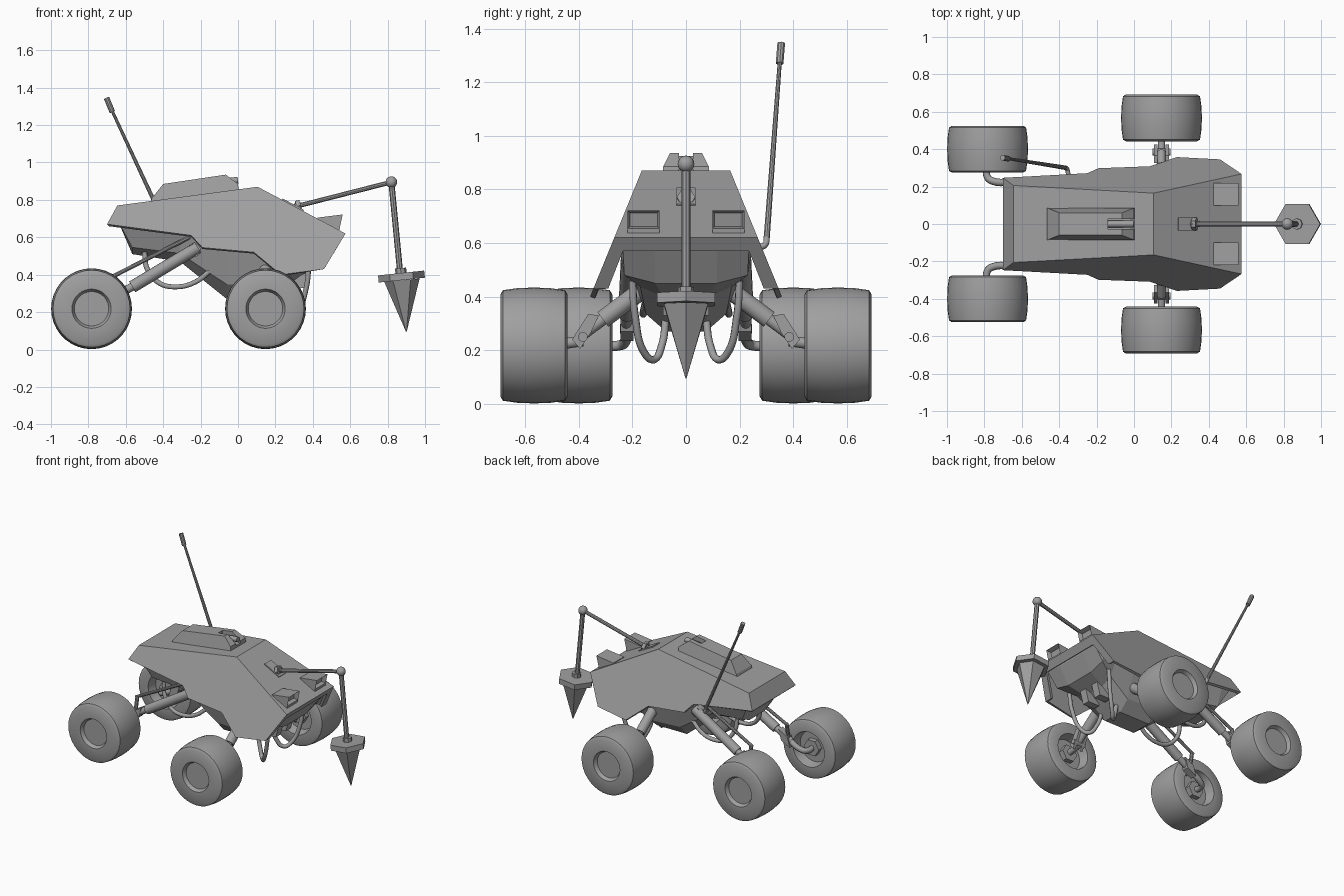
import bpy, bmesh, math
from mathutils import Vector

if "Cube" in bpy.data.objects:
    bpy.data.objects.remove(bpy.data.objects["Cube"])

grey = bpy.data.materials.new("grey")
grey.diffuse_color = (0.35, 0.35, 0.35, 1)
grey.use_nodes = True
grey.node_tree.nodes["Principled BSDF"].inputs["Base Color"].default_value = grey.diffuse_color


def add(name, bm, smooth=False):
    bmesh.ops.recalc_face_normals(bm, faces=bm.faces)
    me = bpy.data.meshes.new(name)
    bm.to_mesh(me)
    bm.free()
    me.materials.append(grey)
    ob = bpy.data.objects.new(name, me)
    bpy.context.collection.objects.link(ob)
    if smooth:
        bpy.ops.object.select_all(action='DESELECT')
        ob.select_set(True)
        bpy.context.view_layer.objects.active = ob
        bpy.ops.object.shade_smooth_by_angle(angle=math.radians(35))
    return ob


def loft(name, rings, smooth=False, closed=False):
    """Skin a list of equal-length closed rings and cap the ends."""
    bm = bmesh.new()
    vs = [[bm.verts.new(p) for p in r] for r in rings]
    n = len(vs[0])
    for a, b in zip(vs, vs[1:]):
        for i in range(n):
            j = (i + 1) % n
            bm.faces.new((a[i], a[j], b[j], b[i]))
    bm.faces.new(vs[0])
    bm.faces.new(vs[-1])
    return add(name, bm, smooth)


def rod(name, a, b, r1, r2=None, sides=16, smooth=True, roll=0):
    """Cylinder or cone from a to b."""
    a, b = Vector(a), Vector(b)
    w = (b - a).normalized()
    u = Vector((1, 0, 0))
    if abs(w.x) > 0.9:
        u = Vector((0, 1, 0))
    u = (u - w * u.dot(w)).normalized()
    v = w.cross(u)
    rings = []
    for c, r in ((a, r1), (b, r1 if r2 is None else r2)):
        rings.append([c + r * (u * math.cos(t) + v * math.sin(t))
                      for t in (roll + 2 * math.pi * i / sides for i in range(sides))])
    return loft(name, rings, smooth)


def tube(name, pts, r, straight=False):
    """Round hose through points."""
    cu = bpy.data.curves.new(name, 'CURVE')
    cu.dimensions = '3D'
    cu.bevel_depth = r
    cu.bevel_resolution = 2
    cu.resolution_u = 8
    cu.use_fill_caps = True
    sp = cu.splines.new('BEZIER')
    sp.bezier_points.add(len(pts) - 1)
    for bp, p in zip(sp.bezier_points, pts):
        bp.co = p
        bp.handle_left_type = bp.handle_right_type = 'VECTOR' if straight else 'AUTO'
    cu.materials.append(grey)
    ob = bpy.data.objects.new(name, cu)
    bpy.context.collection.objects.link(ob)
    bpy.ops.object.select_all(action='DESELECT')
    ob.select_set(True)
    bpy.context.view_layer.objects.active = ob
    bpy.ops.object.convert(target='MESH')


def block(name, xz, y0, y1):
    """Side profile extruded across y."""
    return loft(name, [[(x, y, z) for x, z in xz] for y in (y0, y1)])


# armoured upper shell: planar sloped sides, two-part roof, rear plate, front lip
profile = [(-.645, .77), (.105, .87), (.575, .62), (.46, .43), (.23, .40),
           (.085, .52), (-.19, .545), (-.25, .61), (-.70, .67)]
bm = bmesh.new()
L, R = [[bm.verts.new((x, s * (.165 + .41 * (.87 - z)), z)) for x, z in profile] for s in (-1, 1)]
bm.faces.new(L)
bm.faces.new(R)
for i in (0, 1, 8):
    j = (i + 1) % 9
    bm.faces.new((L[i], L[j], R[j], R[i]))
lip = [[bm.verts.new(p) for p in ((.545, s * .235, .57), (.46, s * .29, .43))] for s in (-1, 1)]
bm.faces.new((L[2], R[2], lip[1][0], lip[0][0]))
for side, l in ((L, lip[0]), (R, lip[1])):
    bm.faces.new((side[2], l[0], l[1], side[3]))
shell = add("upper_shell", bm)
mod = shell.modifiers.new("thickness", 'SOLIDIFY')
mod.thickness = .02
mod.offset = -1

# belly tub: x, top height, bottom height, top half width, bottom half width
stations = [(-.63, .69, .66, .22, .2), (-.565, .69, .51, .22, .17), (-.31, .69, .47, .22, .15),
            (-.06, .66, .27, .22, .15), (.18, .6, .27, .24, .15), (.34, .58, .40, .24, .17),
            (.46, .6, .45, .25, .23), (.53, .6, .57, .235, .235)]
loft("belly", [[(x, -yt, zt), (x, -yb, zb + .2 * (zt - zb)), (x, -yb * .5, zb),
                (x, yb * .5, zb), (x, yb, zb + .2 * (zt - zb)), (x, yt, zt)]
               for x, zt, zb, yt, yb in stations])

# roof hatch with a notch at its front
prof = [(-.47, .78), (-.46, .81), (-.40, .885), (-.065, .935), (0, .885), (.005, .83)]
half = [.085, .085, .06, .06, .085, .085]
hatch = loft("roof_hatch", [[(x, s * h, z) for (x, z), h in zip(prof, half)] for s in (-1, 1)])
cut = block("notch_cutter", [(-.14, .96), (.05, .96), (.05, .87), (-.14, .87)], -.026, .026)
cut.hide_render = True
cut.hide_viewport = True
cut.display_type = 'WIRE'
mod = hatch.modifiers.new("notch", 'BOOLEAN')
mod.object = cut
mod.operation = 'DIFFERENCE'
mod.solver = 'EXACT'
rod("hatch_barrel", (-.14, 0, .89), (0, 0, .905), .018)

# round-cornered plate on the sloping nose
block("nose_plate", [(.235, .80), (.35, .739), (.353, .746), (.238, .808)], -.036, .036)

# tool arm with hanging pointed drill
elbow = (.82, 0, .895)
rod("arm_mount", (.312, 0, .765), (.335, 0, .771), .034, sides=6, smooth=False)
rod("arm_foot", (.30, 0, .74), (.325, 0, .79), .016, sides=8)
rod("arm_boom", (.33, 0, .77), elbow, .013, sides=10)
rod("arm_drop", elbow, (.866, 0, .42), .016, sides=8)
bm = bmesh.new()
bmesh.ops.create_uvsphere(bm, u_segments=16, v_segments=10, radius=.031)
bmesh.ops.translate(bm, verts=bm.verts, vec=elbow)
add("arm_elbow", bm, True)
rod("drill_collar", (.869, 0, .435), (.872, 0, .405), .03, sides=8, smooth=False)
rod("drill_plate", (.872, 0, .409), (.876, 0, .371), .124, sides=6, smooth=False)
rod("drill_point", (.876, 0, .371), (.9, 0, .095), .095, .002, 6, False)

# whip antenna on the left side
tube("antenna_foot", [(-.35, .26, .585), (-.358, .293, .592), (-.372, .302, .63)], .012)
rod("antenna_whip", (-.368, .301, .62), (-.675, .35, 1.28), .012, .008, 10)
rod("antenna_tip", (-.672, .349, 1.27), (-.703, .355, 1.345), .015, sides=10)


def wheel(name, x, yc, s):
    prof = [(.10, 0), (.10, .092), (.125, .105), (.125, .19), (.116, .206), (.06, .214), (0, .216),
            (-.06, .214), (-.116, .206), (-.125, .19), (-.125, .125), (-.06, .11), (-.06, 0)]
    n = 36
    rings = [[(x + max(r, .001) * math.cos(2 * math.pi * i / n), yc + s * dy,
               .218 + max(r, .001) * math.sin(2 * math.pi * i / n)) for i in range(n)] for dy, r in prof]
    loft(name, rings, True)
    inner = yc - s * .06
    rod(name + "_hub", (x, inner, .218), (x, inner - s * .035, .218), .06, sides=6, smooth=False)


for s, side in ((-1, "right_"), (1, "left_")):
    # headlight hoods with recessed lenses
    lamp = block(side + "headlight", [(.425, .69), (.425, .705), (.56, .722), (.545, .655), (.54, .62)],
                 s * .098, s * .218)
    bm = bmesh.new()
    bm.from_mesh(lamp.data)
    bm.normal_update()
    face = max(bm.faces, key=lambda f: f.normal.x if f.calc_center_median().z > .66 else -1)
    bmesh.ops.inset_individual(bm, faces=[face], thickness=.012, depth=0)
    bmesh.ops.translate(bm, verts=face.verts, vec=(-.03, 0, -.002))
    bm.to_mesh(lamp.data)
    bm.free()

    # wheels
    wheel(side + "rear_wheel", -.783, s * .40, s)
    wheel(side + "front_wheel", .147, s * .567, s)

    # rear trailing arm, control rod and bent axle
    rod(side + "rear_arm_sleeve", (-.215, s * .21, .545), (-.565, s * .22, .335), .033)
    rod(side + "rear_arm_pivot", (-.235, s * .15, .53), (-.235, s * .225, .53), .036)
    rod(side + "rear_arm_piston", (-.55, s * .22, .345), (-.68, s * .225, .27), .022)
    rod(side + "rear_control_rod", (-.25, s * .19, .605), (-.67, s * .20, .39), .011, sides=10)
    rod(side + "rear_control_link", (-.66, s * .20, .40), (-.66, s * .225, .28), .013, sides=10)
    block(side + "rear_clamp", [(-.60, .345), (-.67, .305), (-.69, .235), (-.62, .27)], s * .195, s * .245)
    tube(side + "rear_axle", [(-.65, s * .225, .285), (-.75, s * .228, .23), (-.783, s * .25, .218),
                              (-.783, s * .34, .218)], .02)

    # front swing arm, fork clamp and stub axle
    rod(side + "front_arm_sleeve", (.147, s * .15, .435), (.147, s * .31, .315), .034)
    rod(side + "front_arm_piston", (.147, s * .29, .33), (.147, s * .385, .26), .022)
    for dx in (-.03, .03):
        loft(side + "front_fork", [[(.147 + dx + e, s * y, z) for y, z in
                                    ((.325, .33), (.365, .335), (.425, .24), (.395, .205), (.355, .265))]
                                   for e in (-.009, .009)])
    rod(side + "front_fork_pin", (.10, s * .385, .25), (.194, s * .385, .25), .018)
    rod(side + "front_axle", (.147, s * .385, .235), (.147, s * .50, .218), .02)

    # hanging hoses under the nose and under the tail
    tube(side + "front_hose", [(.38, s * .20, .46), (.365, s * .19, .33), (.315, s * .155, .19),
                               (.28, s * .12, .165), (.24, s * .09, .22), (.21, s * .075, .32)], .014)
    tube(side + "rear_hose", [(-.50, s * .13, .52), (-.485, s * .14, .43), (-.42, s * .155, .355),
                              (-.33, s * .16, .335), (-.23, s * .155, .36), (-.15, s * .14, .42)], .014)

    # small equipment boxes under the nose
    block(side + "belly_box", [(.28, .44), (.39, .44), (.36, .33), (.27, .33)], s * .03, s * .085)
